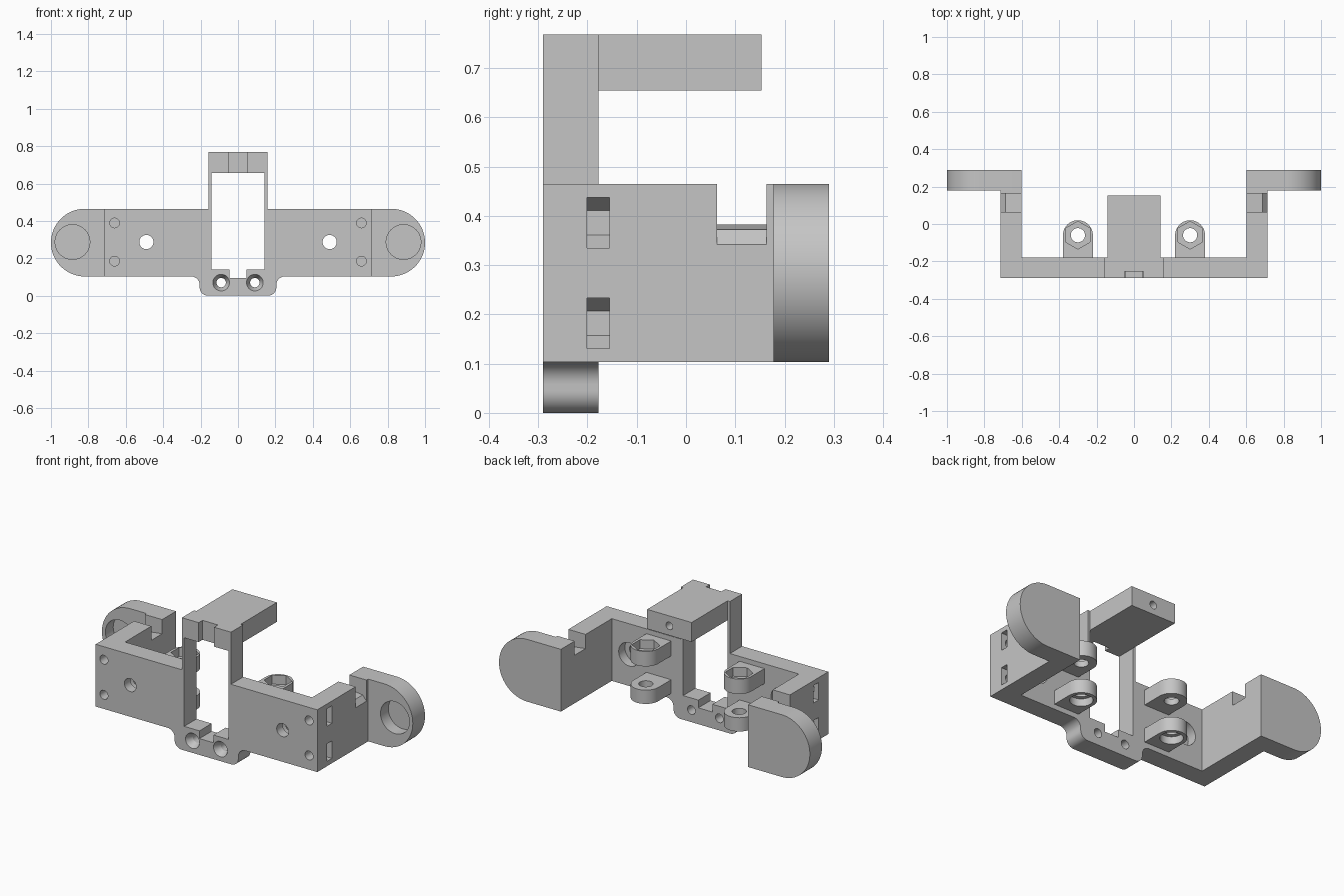
import bpy, bmesh
from math import pi, cos, sin, radians

cube = bpy.data.objects.get("Cube")
if cube:
    bpy.data.objects.remove(cube, do_unlink=True)

grey = bpy.data.materials.new("light_grey_plastic")
grey.use_nodes = True
grey.diffuse_color = (0.56, 0.56, 0.56, 1)
grey.node_tree.nodes["Principled BSDF"].inputs["Base Color"].default_value = (0.56, 0.56, 0.56, 1)

PLACE = {"x": lambda a, b, t: (t, a, b),
         "y": lambda a, b, t: (a, t, b),
         "z": lambda a, b, t: (a, b, t)}


def prism(name, pts, axis, lo, hi, end_pts=None):
    """Extrude a 2D profile along an axis, optionally to a different end profile."""
    bm = bmesh.new()
    put = PLACE[axis]
    low = [bm.verts.new(put(a, b, lo)) for a, b in pts]
    high = [bm.verts.new(put(a, b, hi)) for a, b in (end_pts or pts)]
    bm.faces.new(low)
    bm.faces.new(high)
    n = len(pts)
    for i in range(n):
        j = (i + 1) % n
        bm.faces.new((low[i], low[j], high[j], high[i]))
    bmesh.ops.recalc_face_normals(bm, faces=bm.faces)
    mesh = bpy.data.meshes.new(name)
    bm.to_mesh(mesh)
    bm.free()
    mesh.materials.append(grey)
    obj = bpy.data.objects.new(name, mesh)
    bpy.context.collection.objects.link(obj)
    return obj


def rect(a0, a1, b0, b1):
    return [(a0, b0), (a1, b0), (a1, b1), (a0, b1)]


def arc(ca, cb, r, start, end, steps=10):
    angles = [radians(start + (end - start) * i / steps) for i in range(steps + 1)]
    return [(ca + r * cos(t), cb + r * sin(t)) for t in angles]


def circle(ca, cb, r, n=40, turn=0):
    return [(ca + r * cos(turn + 2 * pi * i / n), cb + r * sin(turn + 2 * pi * i / n)) for i in range(n)]


def flip(pts, s):
    return [(s * a, b) for a, b in pts]


def cut(targets, *args):
    """Subtract a prism from each target, then discard it."""
    tool = prism("cutter", *args)
    for obj in targets:
        mod = obj.modifiers.new("cut", "BOOLEAN")
        mod.operation = "DIFFERENCE"
        mod.solver = "EXACT"
        mod.object = tool
        bpy.context.view_layer.objects.active = obj
        bpy.ops.object.modifier_apply(modifier=mod.name)
    bpy.data.objects.remove(tool, do_unlink=True)


FRONT, BACK = -0.29, -0.178      # front plate depth
LOW, HIGH = 0.103, 0.465         # plate and arm height
MID = (LOW + HIGH) / 2
TOP = 0.768
parts = []

# Front plate with central tower and rounded lower tab
half = ([(0, 0)] + arc(0.16, 0.045, 0.045, -90, 0)
        + arc(0.25, 0.058, 0.045, 180, 90)
        + [(0.713, LOW), (0.713, HIGH), (0.158, HIGH), (0.158, TOP)])
outline = half + flip(half[:0:-1], -1)
plate = prism("front_plate", outline, "y", FRONT, BACK)
parts.append(plate)

# Window, cable slot and groove in the tower crossbar
cut([plate], rect(-0.143, 0.143, 0.14, 0.655), "y", -0.4, 0)
cut([plate], rect(-0.045, 0.045, 0.095, 0.2), "y", -0.4, 0)
cut([plate], rect(-0.05, 0.05, -0.4, -0.255), "z", 0.6, 0.9)

# Rear-facing top block with a screw hole
block = prism("top_block", rect(-0.143, 0.143, 0.655, TOP), "y", BACK, 0.153)
cut([block], circle(0, 0.71, 0.022, 24), "y", 0.05, 0.2)
parts.append(block)

for side, s in (("left", 1), ("right", -1)):
    # Side arm with a stepped notch in its upper edge
    arm = prism(side + "_arm", rect(s * 0.602, s * 0.713, LOW, HIGH), "y", BACK, 0.178)
    notch = [(0.59, 0.384), (0.688, 0.372), (0.715, 0.34), (0.73, 0.34), (0.73, 0.5), (0.59, 0.5)]
    cut([arm], flip(notch, s), "y", 0.063, 0.163)

    # Nut slots in the outer corner, with screw holes from the front
    for z in (0.386, 0.182):
        slot = [(0.616, z - 0.025), (0.616, z + 0.025), (0.66, z + 0.051),
                (0.73, z + 0.051), (0.73, z - 0.051), (0.66, z - 0.051)]
        cut([plate, arm], flip(slot, s), "y", -0.201, -0.155)
        cut([plate], circle(s * 0.66, z + 0.003, 0.026, 24), "y", -0.4, -0.19)

    # Rounded rear end plate with a round recess in front
    radius = (HIGH - LOW) / 2
    end = [(0.602, LOW)] + arc(1 - radius, MID, radius, -90, 90, 32) + [(0.602, HIGH)]
    plate_end = prism(side + "_end_plate", flip(end, s), "y", 0.178, 0.29)
    cut([plate_end], circle(s * 0.885, MID + 0.003, 0.093), "y", 0.1, 0.25)

    # Plate bore, wider at the back
    cut([plate], circle(s * 0.49, 0.287, 0.038), "y", -0.4, 0)
    cut([plate], circle(s * 0.49, 0.287, 0.068), "y", -0.235, 0)

    # Countersunk screw hole in the lower tab
    cut([plate], circle(s * 0.09, 0.07, 0.025, 32), "y", -0.4, 0)
    cut([plate], circle(s * 0.09, 0.07, 0.047, 32), "y", FRONT - 0.005, -0.25,
        circle(s * 0.09, 0.07, 0.025, 32))

    # Pair of lugs: hex pocket on the upper, round pocket under the lower
    cx, cy = s * 0.3, -0.06
    lug = [(cx + 0.08, BACK)] + arc(cx, cy, 0.08, 0, 180, 24) + [(cx - 0.08, BACK)]
    upper = prism(side + "_upper_lug", lug, "z", 0.35, 0.437)
    lower = prism(side + "_lower_lug", lug, "z", 0.132, 0.212)
    cut([upper, lower], circle(cx, cy, 0.038), "z", 0, 0.6)
    cut([upper], circle(cx, cy, 0.074, 6, pi / 2), "z", 0.385, 0.6)
    cut([lower], circle(cx, cy, 0.06), "z", 0, 0.175)
    parts += [arm, plate_end, upper, lower]

# Smooth curved walls while keeping edges sharp
bpy.ops.object.select_all(action="DESELECT")
for obj in parts:
    obj.select_set(True)
bpy.context.view_layer.objects.active = plate
bpy.ops.object.shade_smooth_by_angle(angle=radians(25))
